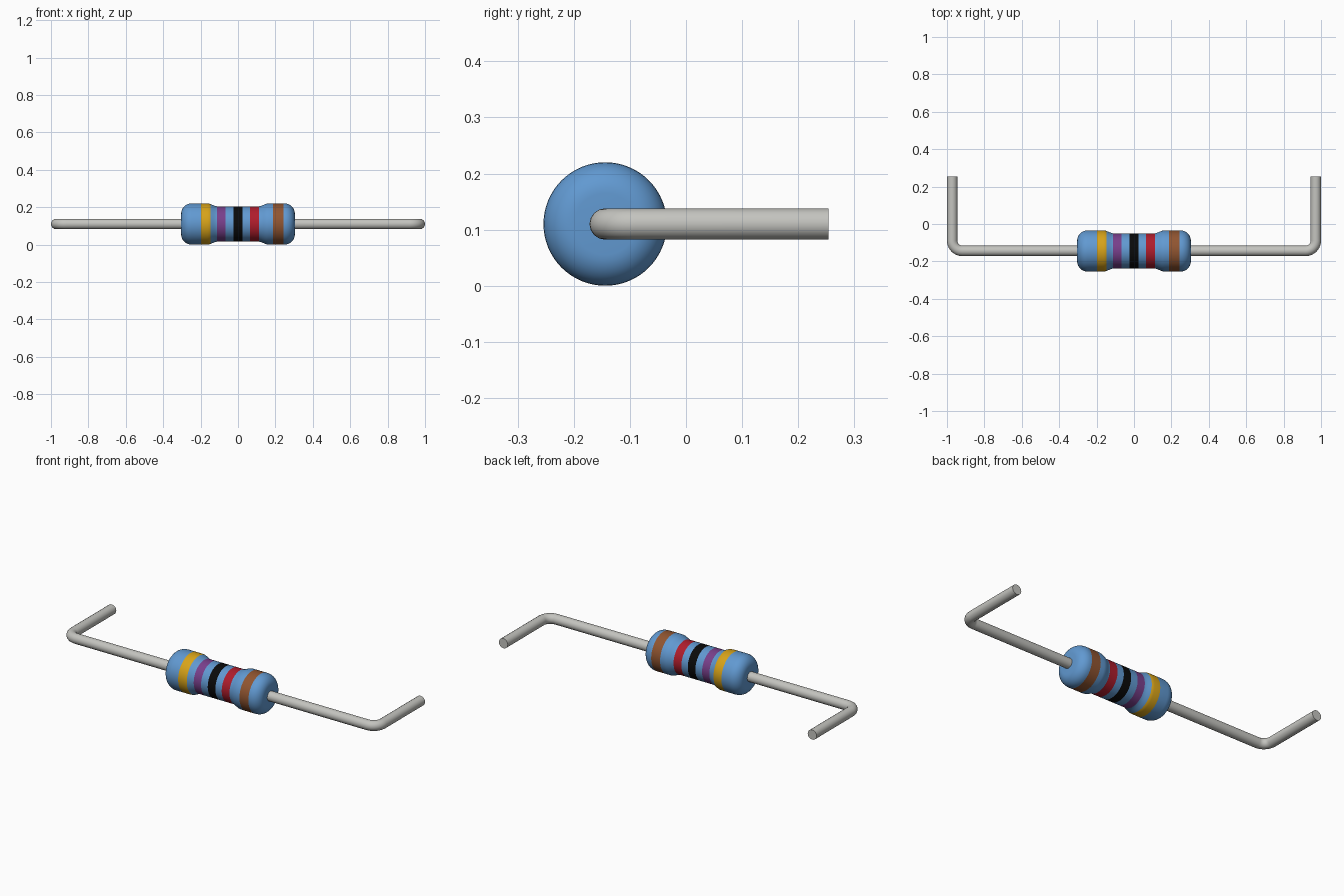
import bpy, bmesh, math
from mathutils import Matrix, Vector

if "Cube" in bpy.data.objects:
    bpy.data.objects.remove(bpy.data.objects["Cube"])

AXIS = Vector((0, -0.144, 0.11))   # centre line of the body
R_END, R_MID, R_WIRE = 0.11, 0.094, 0.028
HALF = 0.304


def material(name, rgb):
    m = bpy.data.materials.new(name)
    m.use_nodes = True
    m.diffuse_color = (*rgb, 1)
    m.node_tree.nodes["Principled BSDF"].inputs["Base Color"].default_value = (*rgb, 1)
    return m


blue = material("body blue", (0.12, 0.32, 0.64))
metal = material("lead metal", (0.55, 0.55, 0.52))
# Colour bands: material, left edge, right edge
BANDS = [
    (material("band gold", (0.69, 0.37, 0.01)), -0.199, -0.147),
    (material("band violet", (0.19, 0.05, 0.26)), -0.112, -0.066),
    (material("band black", (0.003, 0.003, 0.003)), -0.024, 0.024),
    (material("band red", (0.43, 0.012, 0.025)), 0.064, 0.113),
    (material("band brown", (0.28, 0.09, 0.03)), 0.187, 0.243),
]


def smooth(obj):
    bpy.ops.object.select_all(action='DESELECT')
    obj.select_set(True)
    bpy.context.view_layer.objects.active = obj
    bpy.ops.object.shade_smooth_by_angle(angle=math.radians(40))


def radius(x):
    """Body radius: bulged ends blending into a slimmer waist, rounded rims."""
    x = abs(x)
    fillet = 0.055
    if x > HALF - fillet:
        d = x - (HALF - fillet)
        return R_END - fillet + math.sqrt(max(fillet ** 2 - d ** 2, 0))
    t = min(max((x - 0.108) / 0.055, 0), 1)
    return R_MID + (R_END - R_MID) * t * t * (3 - 2 * t)


def make_body():
    # Sample the profile, with extra rings exactly on the band edges
    rim = [HALF - 0.055 * (1 - math.sin(i * math.pi / 16)) for i in range(9)]
    waist = [0.108 + 0.055 * i / 6 for i in range(7)]
    xs = {s * x for s in (-1, 1) for x in rim + waist}
    xs |= {e for band in BANDS for e in band[1:]}
    xs = sorted(xs)
    points = [(xs[0], 0)] + [(x, radius(x)) for x in xs] + [(xs[-1], 0)]

    bm = bmesh.new()
    verts = [bm.verts.new((x, 0, r)) for x, r in points]
    edges = [bm.edges.new(pair) for pair in zip(verts, verts[1:])]
    bmesh.ops.spin(bm, geom=verts + edges, cent=(0, 0, 0), axis=(1, 0, 0),
                   angle=math.tau, steps=64, use_duplicate=False)
    bmesh.ops.remove_doubles(bm, verts=bm.verts, dist=1e-5)
    bmesh.ops.recalc_face_normals(bm, faces=bm.faces)
    # Paint the bands by position along the body
    for f in bm.faces:
        x = f.calc_center_median().x
        for i, (_, lo, hi) in enumerate(BANDS):
            if lo < x < hi:
                f.material_index = i + 1
    bmesh.ops.transform(bm, matrix=Matrix.Translation(AXIS), verts=bm.verts)
    mesh = bpy.data.meshes.new("resistor_body")
    bm.to_mesh(mesh)
    bm.free()
    for m in [blue] + [band[0] for band in BANDS]:
        mesh.materials.append(m)
    obj = bpy.data.objects.new("resistor_body", mesh)
    bpy.context.collection.objects.link(obj)
    smooth(obj)


def make_lead(name, side):
    # Straight wire, rounded right-angle bend, straight tail to the back
    bend, corner = 0.055, 1 - R_WIRE
    path = [(HALF - 0.03, 0)]
    for i in range(11):
        a = i * math.pi / 20
        path.append((corner - bend + bend * math.sin(a), bend - bend * math.cos(a)))
    path.append((corner, 0.254 - AXIS.y))

    curve = bpy.data.curves.new(name, 'CURVE')
    curve.dimensions = '3D'
    curve.bevel_depth = R_WIRE
    curve.bevel_resolution = 6
    curve.use_fill_caps = True
    spline = curve.splines.new('POLY')
    spline.points.add(len(path) - 1)
    for p, (x, y) in zip(spline.points, path):
        p.co = (side * x, AXIS.y + y, AXIS.z, 1)
    curve.materials.append(metal)
    obj = bpy.data.objects.new(name, curve)
    bpy.context.collection.objects.link(obj)
    bpy.ops.object.select_all(action='DESELECT')
    obj.select_set(True)
    bpy.context.view_layer.objects.active = obj
    bpy.ops.object.convert(target='MESH')
    smooth(bpy.context.view_layer.objects.active)


make_body()
make_lead("left_lead", 1)
make_lead("right_lead", -1)
